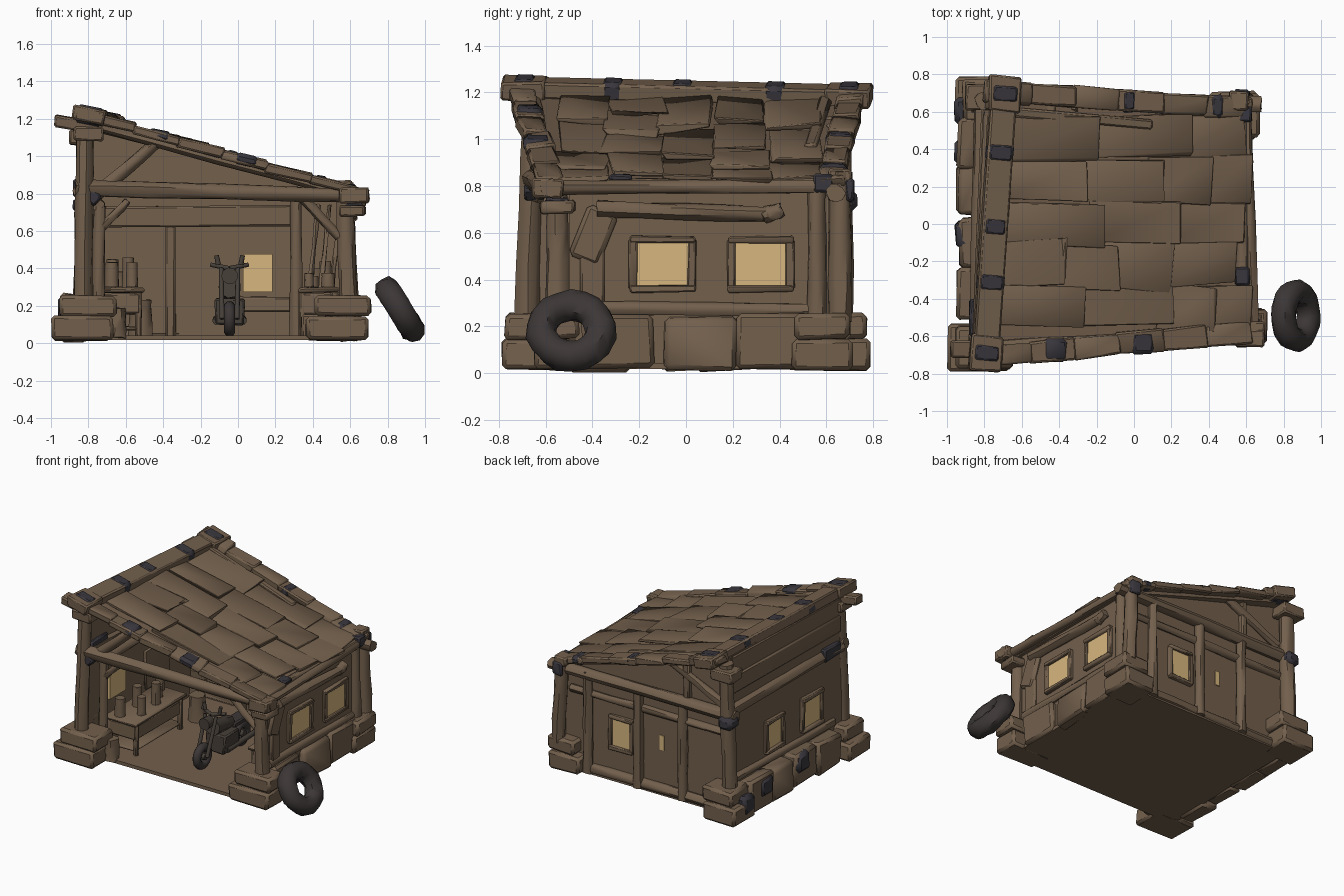
import bpy, bmesh, math, random
from mathutils import Vector, Matrix

random.seed(4)
if "Cube" in bpy.data.objects:
    bpy.data.objects.remove(bpy.data.objects["Cube"])


def material(name, rgb):
    mat = bpy.data.materials.new(name)
    mat.use_nodes = True
    mat.diffuse_color = (*rgb, 1)
    mat.node_tree.nodes["Principled BSDF"].inputs["Base Color"].default_value = (*rgb, 1)
    return mat


wood = material("weathered_wood", (.17, .116, .073))
rubber = material("dark_rubber", (.046, .038, .037))
slate = material("slate_patch", (.04, .037, .046))
metal = material("dark_metal", (.062, .05, .04))
glow = material("window_glow", (.68, .47, .21))
made = []


def finish(name, bm, mat, wobble=0):
    for v in bm.verts:
        v.co += Vector([random.uniform(-wobble, wobble) for _ in range(3)])
    bmesh.ops.recalc_face_normals(bm, faces=bm.faces)
    mesh = bpy.data.meshes.new(name)
    bm.to_mesh(mesh)
    bm.free()
    mesh.materials.append(mat)
    obj = bpy.data.objects.new(name, mesh)
    bpy.context.collection.objects.link(obj)
    made.append(obj)


def beam(name, start, end, width, height, mat=wood, wobble=.006, bevel=.01, roll=0):
    """Hewn rectangular timber between two points."""
    start, end = Vector(start), Vector(end)
    run = end - start
    bm = bmesh.new()
    bmesh.ops.create_cube(bm, size=1)
    for v in bm.verts:
        v.co = Vector((v.co.x * run.length, v.co.y * width, v.co.z * height))
        v.co += Vector([random.uniform(-wobble, wobble) for _ in range(3)])
    if bevel:
        bmesh.ops.bevel(bm, geom=bm.edges[:], offset=bevel, segments=1, affect='EDGES')
    turn = run.to_track_quat('X', 'Z').to_matrix().to_4x4() @ Matrix.Rotation(roll, 4, 'X')
    bm.transform(Matrix.Translation((start + end) / 2) @ turn)
    finish(name, bm, mat)


def block(name, centre, size, mat=wood, wobble=.006, bevel=.01):
    half = Vector((size[0] / 2, 0, 0))
    beam(name, Vector(centre) - half, Vector(centre) + half, size[1], size[2], mat, wobble, bevel)


def log(name, start, end, radius, mat=wood, wobble=.005, taper=.9):
    """Round timber with slightly uneven rings."""
    start, end = Vector(start), Vector(end)
    turn = (end - start).to_track_quat('Z', 'Y')
    bm, loops, sides, rings = bmesh.new(), [], 9, 5
    for i in range(rings):
        t = i / (rings - 1)
        r = radius * (1 + (taper - 1) * t)
        loops.append([bm.verts.new(start.lerp(end, t) + turn @ Vector(
            (r * math.cos(k * math.tau / sides), r * math.sin(k * math.tau / sides), 0))) for k in range(sides)])
    for a, b in zip(loops, loops[1:]):
        for k in range(sides):
            n = (k + 1) % sides
            bm.faces.new((a[k], a[n], b[n], b[k]))
    bm.faces.new(loops[0])
    bm.faces.new(loops[-1])
    finish(name, bm, mat, wobble)


def ring(name, centre, major, minor, angle, wobble=0):
    """Tyre whose axis is tipped about y."""
    bm, around, sides = bmesh.new(), 18, 10
    grid = [[bm.verts.new(((major + minor * math.cos(q)) * math.cos(p),
                           (major + minor * math.cos(q)) * math.sin(p), minor * math.sin(q)))
             for q in [k * math.tau / sides for k in range(sides)]]
            for p in [k * math.tau / around for k in range(around)]]
    for i in range(around):
        for k in range(sides):
            j, n = (i + 1) % around, (k + 1) % sides
            bm.faces.new((grid[i][k], grid[j][k], grid[j][n], grid[i][n]))
    bm.transform(Matrix.Translation(centre) @ Matrix.Rotation(angle, 4, 'Y'))
    finish(name, bm, rubber, wobble)


def slab(name, outline, offset):
    """Flat panel: an outline of points thickened along an offset."""
    bm = bmesh.new()
    face = bm.faces.new([bm.verts.new(p) for p in outline])
    grown = bmesh.ops.extrude_face_region(bm, geom=[face], use_keep_orig=True)
    bmesh.ops.translate(bm, vec=offset, verts=[g for g in grown["geom"] if isinstance(g, bmesh.types.BMVert)])
    finish(name, bm, wood)


def window(name, centre, along, out, width, height):
    """Pane showing on both wall faces, framed outside."""
    c, a, o, up = Vector(centre), Vector(along), Vector(out), Vector((0, 0, height / 2))
    side = a * width / 2
    beam(name + "_pane", c - side * .88, c + side * .88, .05, height * .88, glow, 0, 0)
    c += o * .02
    for s in (-1, 1):
        beam(name + "_rail", c - side * 1.12 + up * s, c + side * 1.12 + up * s, .05, .03, wobble=.004, bevel=.006)
        beam(name + "_stile", c + side * s - up, c + side * s + up, .035, .035, wobble=.004, bevel=.006)


def roof_z(x):
    return 1.02 - .285 * x


def high_x(y):
    return -.812 + .04 * y


# Floor and walls
block("floor", (-.11, .02, .03), (1.42, 1.24, .025), wobble=0, bevel=0)
slab("back_wall", [(x, .58, z) for x, z in ((-.8, .02), (.58, .02), (.58, .8), (-.8, 1.19))], (0, .03, 0))
slab("low_wall", [(.55, y, z) for y, z in ((-.5, .02), (.6, .02), (.6, .81), (-.5, .81))], (.03, 0, 0))
slab("high_wall", [(high_x(y) - .015, y, z) for y, z in ((-.64, .02), (.6, .02), (.6, 1.18), (-.64, 1.18))],
     (.03, 0, 0))

# Windows
for y in (-.1, .32):
    window("low_window", (.565, y, .465), (0, 1, 0), (1, 0, 0), .25, .21)
window("high_window", (high_x(-.29), -.29, .465), (0, 1, 0), (-1, 0, 0), .22, .23)
window("high_window", (high_x(.13), .13, .45), (0, 1, 0), (-1, 0, 0), .19, .22)
window("back_window", (.105, .595, .375), (1, 0, 0), (0, 1, 0), .18, .23)
block("back_slit_pane", (-.23, .613, .4), (.035, .008, .11), glow, 0, 0)
block("tool_board", (-.77, .13, .45), (.025, .3, .3))

# Corner footings, two stacked stones each
for cx, cy, w, d in ((-.83, -.66, .33, .25), (.53, -.55, .33, .2), (-.82, .66, .27, .25), (.53, .58, .25, .26)):
    block("footing_lower", (cx, cy, .08), (w, d, .13), bevel=.018)
    block("footing_upper", (cx + .03, cy, .2), (w * .92, d * .92, .11), bevel=.018)

# Corner posts
log("front_high_post", (-.83, -.68, .22), (-.82, -.65, 1.17), .052)
log("front_low_post", (.59, -.55, .22), (.57, -.55, .76), .05)
log("back_high_post", (-.83, .66, .22), (-.8, .66, 1.17), .055)
log("back_low_post", (.6, .66, .22), (.57, .66, .86), .05)
log("back_low_side_post", (.59, .56, .22), (.58, .56, .82), .042)
block("high_post_cap", (-.8, -.66, 1.12), (.16, .14, .08))
block("back_post_cap", (-.81, .68, 1.1), (.18, .14, .08))
block("low_post_cap", (.61, -.55, .71), (.14, .15, .06))
block("cap_patch", (.62, -.55, .738), (.1, .1, .02), slate)
block("plate_patch", (.59, .59, .81), (.08, .08, .075), slate)
block("back_low_post_patch", (.58, .7, .78), (.08, .04, .1), slate)
block("back_high_post_patch", (-.825, .67, .74), (.11, .12, .09), slate, .006, .025)

# Skirt blocks at the foot of the side walls
for i, y in enumerate((-.29, .06, .36)):
    block("low_skirt", (.585, y, .13), (.09, .31, .23), wobble=.014, bevel=.02)
for i, y in enumerate((-.38, -.1, .18, .43)):
    block("high_skirt", (-.88, y, .13 + .01 * (i % 2)), (.12, .27, .24), wobble=.014, bevel=.02)
for y, z in ((-.06, .19), (.38, .18), (.6, .12)):
    block("skirt_patch", (-.89, y, z), (.13, .14, .14), slate, .012, .025)
log("low_sill", (.58, -.48, .28), (.58, .55, .27), .03)
log("high_sill", (-.84, -.55, .28), (-.82, .6, .28), .03)
log("back_sill", (-.75, .62, .06), (.5, .62, .06), .04)

# Horizontal wall logs
log("low_plate", (.58, -.6, .8), (.58, .64, .8), .036)
log("low_rail", (.6, -.38, .7), (.6, .37, .68), .036)
log("low_rail_end", (.6, .33, .67), (.6, .41, .7), .036)
beam("low_bent_slab", (.59, -.35, .7), (.59, -.44, .48), .04, .14, bevel=.02)
beam("low_wall_stud", (.57, -.4, .24), (.57, -.4, .64), .11, .06)
log("high_plate", (-.84, -.64, .82), (-.81, .68, .8), .045)
beam("high_plate_patch", (-.84, -.6, .83), (-.835, -.4, .83), .085, .095, slate)
beam("high_board", (-.845, -.62, 1.0), (-.8, .62, .98), .03, .13)
log("back_plate", (-.87, .64, .77), (.68, .64, .77), .045)
log("back_rail", (-.78, .62, .62), (.52, .62, .62), .03)
beam("back_inner_rail", (-.72, .55, .68), (.3, .55, .68), .06, .11)
beam("back_inner_sill", (-.05, .55, .21), (.3, .55, .21), .06, .08)
beam("back_inner_plank", (-.36, .56, .03), (-.36, .56, .63), .05, .05)
for x in (-.42, -.05, .37):
    log("back_stud", (x, .64, .03), (x, .64, .79), .036)
beam("back_gable_stud", (-.45, .62, .78), (-.45, .62, 1.1), .05, .05)
log("back_gable_brace", (-.75, .63, .84), (-.3, .63, 1.05), .03)
log("inner_stud", (.31, .5, .03), (.31, .5, .8), .035)

# Open front framing
log("front_beam", (-.87, -.66, .83), (.7, -.58, .79), .045)
log("front_rafter", (-.85, -.66, 1.19), (.64, -.57, .785), .035)
log("front_brace", (-.8, -.64, .76), (-.44, -.63, 1.07), .036)
beam("brace_patch", (-.8, -.65, .76), (-.75, -.65, .81), .085, .075, slate)
log("inner_post", (-.75, -.54, .04), (-.74, -.54, .73), .034)
log("inner_beam", (-.75, -.56, .74), (-.74, .5, .74), .035)
log("inner_brace", (-.74, -.54, .61), (-.59, -.54, .76), .023)
log("low_brace", (.54, -.55, .57), (.35, -.58, .77), .026)
for lean in (.38, .44, .5):
    log("leaning_pole", (lean, -.1, .28), (lean + .05, .02, .74), .013)

# Roof deck and uneven overlapping boards
corners = ((-.84, -.7), (.6, -.56), (.6, .62), (-.78, .7))
slab("roof_deck", [(x, y, roof_z(x) - .055) for x, y in corners], (0, 0, -.025))
for row in range(5):
    y = -.44 + row * .225
    x = -.74
    while x < .4:
        end = min(x + random.uniform(.3, .6), .63)
        drift = random.uniform(-.03, .03)
        beam("roof_board", (x, y, roof_z(x) - .055), (end, y + drift, roof_z(end) - .02),
             random.uniform(.21, .26), .024, wobble=.015, bevel=.005, roll=random.uniform(-.06, .06))
        x = end - random.uniform(.06, .1)
beam("roof_batten", (-.65, .6, roof_z(-.65) - .035), (.1, .53, roof_z(.1) - .025), .05, .03)
block("roof_patch", (.58, -.28, roof_z(.58) - .02), (.08, .1, .03), slate)

# Roof edge planks with slate bands
for name, y0, y1, patched, half, shift in (("front_edge", -.71, -.58, (1, 3), .065, .015),
                                           ("back_edge", .71, .62, (3, 5), .042, -.06)):
    for i in range(6):
        x0, x1 = -.8 + i * .235, -.55 + i * .235
        ya, yb = [y0 + (y1 - y0) * (x + .8) / 1.4 for x in (x0, x1)]
        beam(name, (x0, ya, roof_z(x0) - .04), (x1, yb, roof_z(x1) - .026), .115, .05, wobble=.009)
        if i in patched:
            xm, ym = (x0 + x1) / 2 + shift, (ya + yb) / 2
            beam("edge_patch", (xm - half, ym, roof_z(xm - half) - .032), (xm + half, ym, roof_z(xm + half) - .026),
                 .122, .058, slate, .006, .022)
log("eave_log", (.64, -.62, .79), (.6, .66, .8), .03)
block("eave_front_end", (.62, -.59, .79), (.16, .13, .08))
block("eave_back_end", (.56, .66, .84), (.1, .1, .06))

# Ridge beam, canted with the roof
ridge = Vector((-.8, -.785, 1.22)), Vector((-.69, .79, 1.185))
cant = math.atan(.2)
beam("ridge_beam", *ridge, .14, .075, wobble=.004, roll=cant)
for t in (.06, .94):
    beam("ridge_end", ridge[0].lerp(ridge[1], t - .06), ridge[0].lerp(ridge[1], t + .06), .17, .085, roll=cant)
for t, size, depth in ((.06, .15, .098), (.3, .142, .086), (.49, .13, .086), (.74, .142, .086), (.94, .15, .098)):
    beam("ridge_patch", ridge[0].lerp(ridge[1], t - .032), ridge[0].lerp(ridge[1], t + .032),
         size, depth, slate, .003, .02, cant)
beam("ridge_outrigger", (-.98, -.67, 1.19), (-.75, -.67, 1.15), .09, .06)

# Workbenches with drawers, jars and tools
for name, x, w, y0, y1 in (("high_bench", -.64, .27, -.5, .12), ("low_bench", .43, .22, -.35, .35)):
    mid = (y0 + y1) / 2
    block(name + "_top", (x, mid, .285), (w, y1 - y0, .03))
    block(name + "_drawers", (x, mid, .21), (w * .85, (y1 - y0) * .9, .11))
    block(name + "_shelf", (x, mid, .08), (w * .85, (y1 - y0) * .9, .02))
    for sx in (-.4, .4):
        for y in (y0 + .05, y1 - .05):
            beam(name + "_leg", (x + sx * w, y, .03), (x + sx * w, y, .28), .035, .035)
    for i in range(6):
        y = y0 + .06 + i * .1
        px = x + random.uniform(-.3, .3) * w
        log("jar", (px, y, .3), (px, y, random.uniform(.36, .46)), random.uniform(.025, .04), wobble=.001)
log("front_barrel", (-.65, -.58, .03), (-.65, -.58, .19), .055)
log("back_barrel", (-.52, .26, .03), (-.52, .26, .23), .065)
block("tool_crate", (.4, -.42, .09), (.13, .12, .12))

# Spare tyre leaning outside
ring("spare_tyre", (.867, -.49, .18), .128, .067, math.radians(58), wobble=.005)

# Motorbike
mx = -.045
for y in (-.36, .1):
    ring("bike_wheel", (mx, y, .13), .066, .03, math.pi / 2)
    log("wheel_hub", (mx - .03, y, .13), (mx + .03, y, .13), .025, metal, 0)
for s in (-1, 1):
    log("bike_fork", (mx + s * .04, -.36, .13), (mx + s * .045, -.26, .4), .014, metal, 0)
    log("bike_exhaust", (mx + s * .07, -.17, .12), (mx + s * .07, .18, .13), .022, metal, 0)
    log("handlebar", (mx, -.25, .4), (mx + s * .1, -.22, .42), .013, metal, 0)
    log("bike_mirror", (mx + s * .06, -.24, .42), (mx + s * .07, -.24, .47), .014, metal, 0)
log("headlamp", (mx, -.34, .36), (mx, -.27, .36), .045, metal, 0)
block("bike_engine", (mx, -.12, .17), (.16, .18, .14), metal)
log("bike_tank", (mx, -.24, .3), (mx, -.04, .27), .06, metal, .002, taper=.75)
block("bike_seat", (mx, .05, .25), (.1, .2, .04), rubber)
beam("rear_guard", (mx, .06, .25), (mx, .21, .21), .06, .02, metal)

# Soft shading with sharp edges kept
bpy.ops.object.select_all(action='DESELECT')
for obj in made:
    obj.select_set(True)
bpy.context.view_layer.objects.active = made[0]
bpy.ops.object.shade_smooth_by_angle(angle=math.radians(42))
